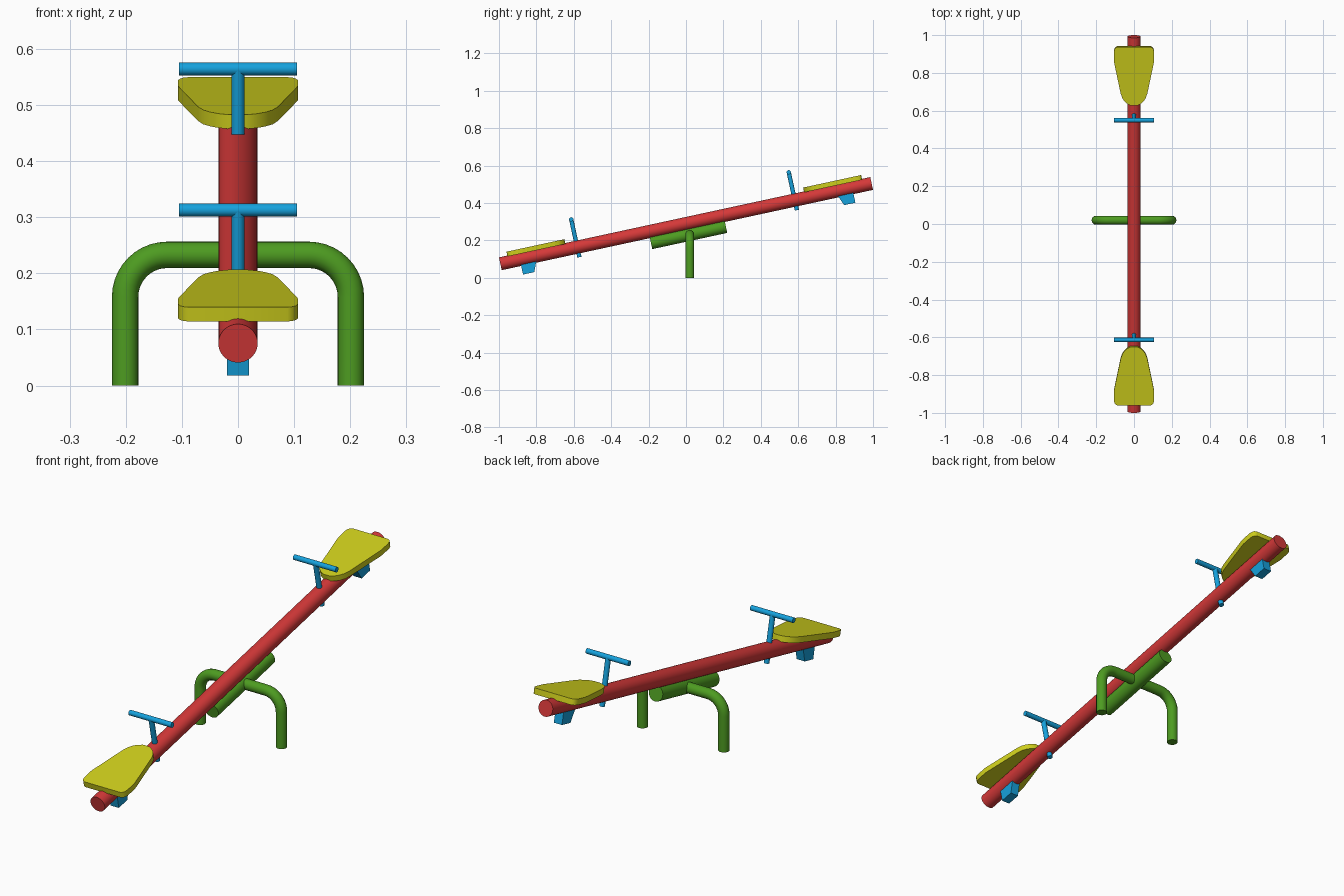
import bpy, bmesh, math
from mathutils import Matrix, Vector

if "Cube" in bpy.data.objects:
    bpy.data.objects.remove(bpy.data.objects["Cube"])

TILT = math.radians(12.2)
PIVOT = Vector((0, 0, 0.29))


def material(name, rgb):
    m = bpy.data.materials.new(name)
    m.diffuse_color = (*rgb, 1)
    m.use_nodes = True
    m.node_tree.nodes["Principled BSDF"].inputs["Base Color"].default_value = m.diffuse_color
    return m


RED = material("red_paint", (0.66, 0.04, 0.04))
GREEN = material("green_paint", (0.075, 0.33, 0.015))
BLUE = material("blue_paint", (0.008, 0.36, 0.72))
YELLOW = material("yellow_plastic", (0.62, 0.62, 0.012))


def finish(bm, name, mat):
    """Turn a bmesh into an object tilted with the beam."""
    bmesh.ops.recalc_face_normals(bm, faces=bm.faces)
    me = bpy.data.meshes.new(name)
    bm.to_mesh(me)
    bm.free()
    me.materials.append(mat)
    ob = bpy.data.objects.new(name, me)
    ob.location = PIVOT
    ob.rotation_euler = (TILT, 0, 0)
    bpy.context.collection.objects.link(ob)
    return ob


def rod(name, a, b, r, mat, sides=32):
    a, b = Vector(a), Vector(b)
    bm = bmesh.new()
    rot = (b - a).to_track_quat('Z', 'Y').to_matrix().to_4x4()
    bmesh.ops.create_cone(bm, cap_ends=True, segments=sides, radius1=r, radius2=r,
                          depth=(b - a).length,
                          matrix=Matrix.Translation((a + b) / 2) @ rot)
    return finish(bm, name, mat)


def prism(name, points, offset, mat):
    bm = bmesh.new()
    face = bm.faces.new([bm.verts.new(p) for p in points])
    new = bmesh.ops.extrude_face_region(bm, geom=[face])["geom"]
    bmesh.ops.translate(bm, vec=offset,
                        verts=[v for v in new if isinstance(v, bmesh.types.BMVert)])
    return finish(bm, name, mat)


# Beam and the pivot sleeve beneath it
rod("beam", (0, -1.0155, 0), (0, 1.0155, 0), 0.035, RED, 48)
rod("pivot_sleeve", (0, -0.205, -0.061), (0, 0.205, -0.061), 0.034, GREEN, 48)

# Half outline of a seat: (distance from the outer end, half width)
SEAT = [(0, 0.088), (0.004, 0.097), (0.012, 0.103), (0.025, 0.1065), (0.075, 0.1065),
        (0.09, 0.104), (0.25, 0.071), (0.277, 0.062), (0.295, 0.049),
        (0.308, 0.034), (0.317, 0.015)]
# Side profile of a bumper: (along beam, above beam axis)
BUMPER = [(0.818, -0.012), (0.848, -0.082), (0.909, -0.082), (0.909, -0.012)]

for s, end in ((-1, "front"), (1, "back")):
    half = [(w, s * (0.97 - d), 0.03) for d, w in SEAT]
    prism(end + "_seat", half + [(-x, y, z) for x, y, z in reversed(half)],
          (0, 0, 0.026), YELLOW)
    rod(end + "_handle_post", (0, s * 0.595, -0.055), (0, s * 0.595, 0.152), 0.0115, BLUE)
    rod(end + "_handle_bar", (-0.105, s * 0.595, 0.152), (0.105, s * 0.595, 0.152),
        0.0115, BLUE)
    prism(end + "_bumper", [(-0.02, s * u, v) for u, v in BUMPER], (0.04, 0, 0), BLUE)

# Arched ground support swept along a bent path
X, TOP, BEND = 0.2012, 0.233, 0.075
right = [(X, 0)] + [(X - BEND + BEND * math.cos(t), TOP - BEND + BEND * math.sin(t))
                    for t in (math.pi / 2 * i / 10 for i in range(11))]
path = right + [(-x, z) for x, z in reversed(right)]
cu = bpy.data.curves.new("support_arch", 'CURVE')
cu.dimensions = '3D'
cu.bevel_depth = 0.0235
cu.bevel_resolution = 6
cu.use_fill_caps = True
sp = cu.splines.new('POLY')
sp.points.add(len(path) - 1)
for p, (x, z) in zip(sp.points, path):
    p.co = (x, 0.02, z, 1)
cu.materials.append(GREEN)
arch = bpy.data.objects.new("support_arch", cu)
bpy.context.collection.objects.link(arch)
bpy.ops.object.select_all(action='DESELECT')
arch.select_set(True)
bpy.context.view_layer.objects.active = arch
bpy.ops.object.convert(target='MESH')

# Smooth rounded surfaces, keep rims sharp
bpy.ops.object.select_all(action='SELECT')
bpy.ops.object.shade_smooth_by_angle(angle=math.radians(35))
